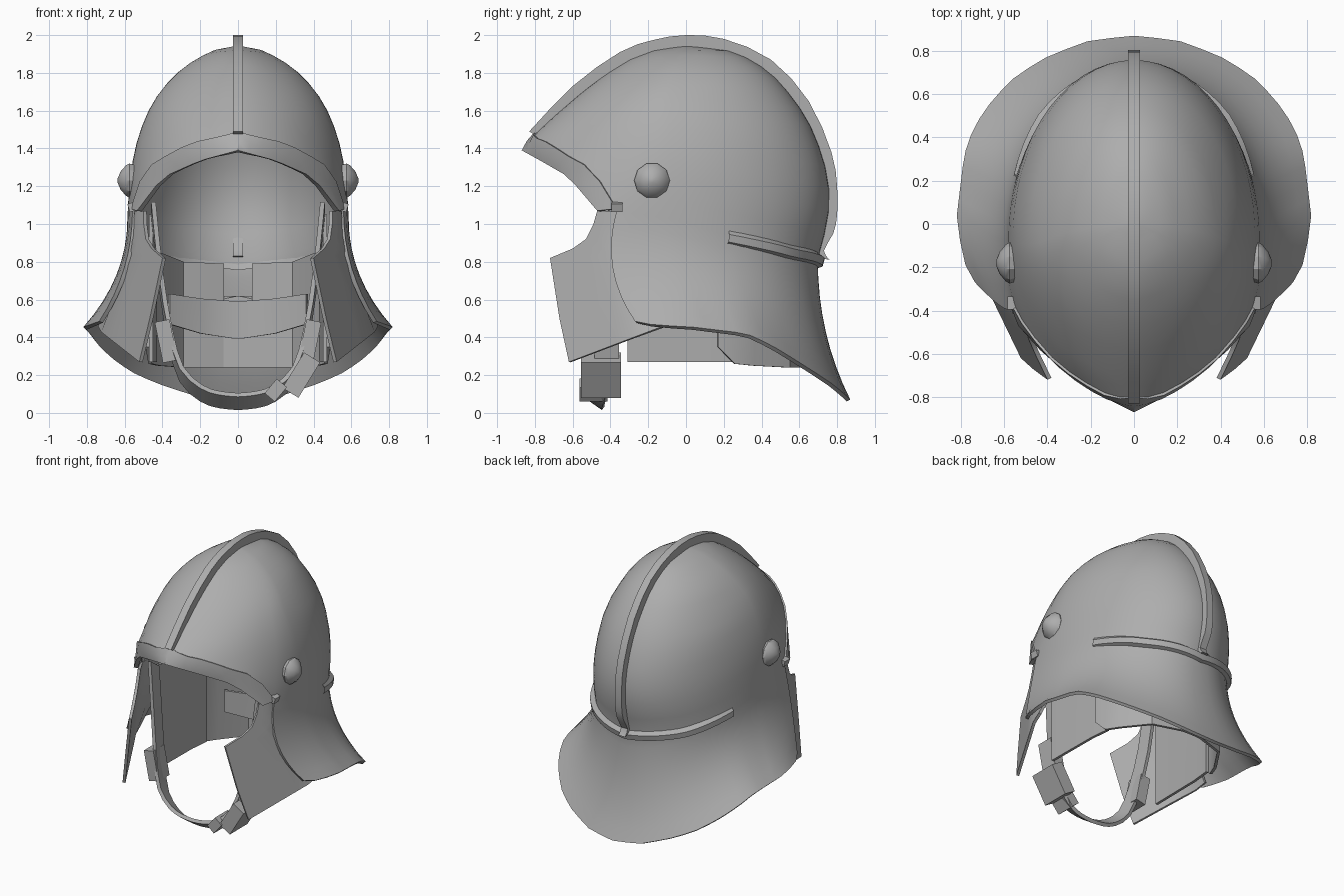
import bpy
import math
from mathutils import Vector

cube = bpy.data.objects.get("Cube")
if cube:
    bpy.data.objects.remove(cube, do_unlink=True)

steel = bpy.data.materials.new("grey steel")
steel.use_nodes = True
GREY = (0.42, 0.42, 0.42, 1)
steel.diffuse_color = GREY
steel.node_tree.nodes["Principled BSDF"].inputs["Base Color"].default_value = GREY


def interpolate(table, key):
    """Linear lookup in rows of (key, value, value...)."""
    for low, high in zip(table, table[1:]):
        if key <= high[0]:
            f = max(0, (key - low[0]) / (high[0] - low[0]))
            return [a + (b - a) * f for a, b in zip(low[1:], high[1:])]
    return list(table[-1][1:])


def spread(a, b, n):
    return [a + (b - a) * i / n for i in range(n + 1)]


def rounded(points):
    """Add a smoothly curved midpoint between neighbouring points."""
    pts = [Vector(p) for p in points]
    pts = [pts[0] * 2 - pts[1]] + pts + [pts[-1] * 2 - pts[-2]]
    result = []
    for a, b, c, d in zip(pts, pts[1:], pts[2:], pts[3:]):
        result += [b, (b + c) * 0.5625 - (a + d) * 0.0625]
    return result + [pts[-2]]


def finish(name, verts, faces, thickness=0, mirror=False, angle=35):
    mesh = bpy.data.meshes.new(name)
    mesh.from_pydata([tuple(v) for v in verts], [], faces)
    mesh.materials.append(steel)
    obj = bpy.data.objects.new(name, mesh)
    bpy.context.collection.objects.link(obj)
    bpy.ops.object.select_all(action='DESELECT')
    obj.select_set(True)
    bpy.context.view_layer.objects.active = obj
    bpy.ops.object.mode_set(mode='EDIT')
    bpy.ops.mesh.select_all(action='SELECT')
    bpy.ops.mesh.remove_doubles(threshold=0.0005)
    bpy.ops.mesh.normals_make_consistent(inside=False)
    bpy.ops.object.mode_set(mode='OBJECT')
    if mirror:
        obj.modifiers.new("Mirror", 'MIRROR').merge_threshold = 0.002
    if thickness:
        solid = obj.modifiers.new("Solidify", 'SOLIDIFY')
        solid.thickness = thickness
        solid.offset = -1
    for mod in list(obj.modifiers):
        bpy.ops.object.modifier_apply(modifier=mod.name)
    bpy.ops.object.shade_smooth_by_angle(angle=math.radians(angle))


def grid(rows, closed=False, start=0):
    """Points and quads of a skin over equally long rows."""
    n = len(rows[0])
    faces = []
    for i in range(len(rows) - 1):
        for j in range(n if closed else n - 1):
            a, b = start + i * n + j, start + i * n + (j + 1) % n
            faces.append((a, b, b + n, a + n))
    return [p for row in rows for p in row], faces


def loft(name, rows, thickness=0, mirror=True, closed=False, caps=False, angle=35):
    verts, faces = grid(rows, closed)
    if caps:
        n = len(rows[0])
        faces += [tuple(range(n)), tuple(range(len(verts) - n, len(verts)))]
    finish(name, verts, faces, thickness, mirror, angle)


def wall(name, table, thickness=0.02):
    """Upright sheet from rows of x, y, bottom, top."""
    loft(name, [[(x, y, lo), (x, y, hi)] for x, y, lo, hi in table], thickness)


def box(name, centre, size, tilt=0, mirror=True):
    rows = []
    c, s = math.cos(tilt), math.sin(tilt)
    for z in (-0.5, 0.5):
        row = []
        for x, y in ((-0.5, -0.5), (0.5, -0.5), (0.5, 0.5), (-0.5, 0.5)):
            dx, dz = x * size[0], z * size[2]
            row.append(Vector(centre) + Vector((dx * c + dz * s, y * size[1], dz * c - dx * s)))
        rows.append(row)
    loft(name, rows, mirror=mirror, closed=True, caps=True)


# Dome: reach to front, side and back at each depth below the top
TOP = 1.945
REACH = [(0, 0, 0, 0), (.025, .17, .13, .22), (.075, .3, .23, .35), (.155, .43, .335, .46),
         (.245, .55, .415, .54), (.365, .69, .485, .63), (.485, .82, .53, .69),
         (.645, .9, .565, .74), (.8, .95, .58, .765), (.945, .95, .587, .75), (1.2, .95, .6, .68)]
# Rim height by angle from the front
SIDE = 1.27
RIM = [(0, 1.48), (.54, 1.42), (.97, 1.3), (1.17, 1.18), (SIDE, 1.07), (1.57, 1.03),
       (1.97, .94), (2.5, .86), (math.pi, .81)]


def rim(t):
    return interpolate(RIM, t)[0]


def skull(t, z, push=0):
    depth = TOP - z
    front, side, back = interpolate(REACH, depth)
    y0 = -0.1 * min(1, depth / 0.3)
    s, c = max(0, math.sin(t)), math.cos(t)
    if c > 0:
        # pointed plan near the brow, fuller at the temples
        e = 1.18 - 0.23 * min(1, max(0, (depth - 0.5) / 0.375))
        x, y = side * s ** e, y0 - (front + y0) * c ** e
    else:
        x, y = side * s, y0 - (back - y0) * c
    return Vector((x + s * push, y - c * push, z))


angles = spread(0, SIDE, 8) + spread(SIDE, math.pi, 18)[1:]
dome = [[skull(t, rim(t) + (TOP - rim(t)) * math.sin(v * math.pi / 2))
         for v in spread(0, 1, 14)] for t in angles]

# Neck guard flaring from the rim to the lower edge, one shell with the dome
EDGE = [(SIDE, .735, -.27, .485), (1.4, .79, -.17, .465), (1.57, .82, .03, .455),
        (1.97, .785, .32, .42), (2.15, .74, .45, .36), (2.35, .65, .58, .28), (2.55, .54, .69, .21),
        (2.75, .39, .78, .15), (2.95, .2, .85, .09), (math.pi, 0, .87, .07)]
guard = []
for t in spread(SIDE, math.pi, 18):
    a, b = skull(t, rim(t)), Vector(interpolate(EDGE, t))
    mid = Vector((a.x, a.y, 0.46 * a.z + 0.54 * b.z))
    mid.y -= 0.09 * max(0, 1 - (t - SIDE) / 0.3)
    guard.append([a * (1 - f) ** 2 + mid * 2 * f * (1 - f) + b * f ** 2 for f in spread(0, 1, 8)])
points, quads = grid(dome)
guard_points, guard_quads = grid(guard, start=len(points))
finish("dome_and_neck_guard", points + guard_points, quads + guard_quads, 0.022, True)

# Raised moulding where the guard meets the dome
moulding = []
for t in spread(1.97, math.pi, 12):
    z, out = rim(t), 0.012 + 0.023 * min(1, (t - 1.97) / 0.4)
    moulding.append([skull(t, z + .03, -.005), skull(t, z + .005, out),
                     skull(t, z - .035, out), skull(t, z - .055, -.02)])
loft("neck_moulding", moulding, closed=True)

# Brow band
BROW = [(0, 0, -.87, 1.39), (.54, .2, -.77, 1.335), (.97, .37, -.64, 1.26),
        (1.17, .46, -.56, 1.18), (SIDE, .535, -.47, 1.07)]
brow = []
for t in spread(0, SIDE, 8):
    low = Vector(interpolate(BROW, t))
    top = skull(t, rim(t) + .01, .012)
    brow.append([top, top.lerp(low, .5) + Vector((0, -.008, 0)), low])
loft("brow_band", brow, thickness=0.03)

# Crest along the middle, ending in a curl at the nape
OUTER = [(-.83, 1.49), (-.6, 1.73), (-.35, 1.91), (-.17, 1.975), (0, 2), (.2, 1.98),
         (.45, 1.87), (.65, 1.65), (.77, 1.38), (.8, 1.2), (.8, 1.05), (.78, .95), (.73, .86), (.76, .81)]
INNER = [(-.78, 1.46), (-.55, 1.68), (-.3, 1.86), (-.15, 1.91), (0, 1.93), (.18, 1.91),
         (.4, 1.8), (.58, 1.6), (.71, 1.35), (.74, 1.2), (.74, 1.05), (.72, .95), (.67, .87), (.66, .83)]
W = 0.027
crest = [[(-W, *a), (W, *a), (W, *b), (-W, *b)] for a, b in zip(rounded(OUTER), rounded(INNER))]
loft("crest", crest, mirror=False, closed=True, caps=True)

# Cheek guards
FRONT = [(-.47, 1.07), (-.49, 1), (-.53, .92), (-.6, .87), (-.72, .82), (-.67, .5), (-.62, .27)]
BACK = [(-.3, 1.07), (-.24, 1), (-.18, .95), (-.15, .9), (-.12, .85), (-.12, .7), (-.12, .46)]
cheek = []
for a, b in zip(FRONT, BACK):
    row = []
    for f in spread(0, 1, 6):
        y, z = a[0] + (b[0] - a[0]) * f, a[1] + (b[1] - a[1]) * f
        x = min(.887 + .532 * y - .127 * z, .555 + .5 * (1.07 - z) ** 2)
        row.append((x, y, z))
    cheek.append(row)
loft("cheek_guard", cheek, thickness=0.02)

# Lining: a notched panel behind the neck and a panel down each side
wall("nape_lining", [(0, .625, .24, .62), (.08, .62, .24, .62), (.08, .62, .24, .79),
                     (.3, .55, .24, .8), (.43, .36, .25, .85), (.475, .26, .26, .9), (.49, .17, .35, .93)])
wall("side_lining", [(.45, .25, .27, .93), (.465, .1, .27, .97), (.47, -.31, .27, 1.05)])

# Sagging pad across the nape
wall("nape_pad", [(0, .52, .39, .59), (.2, .47, .42, .605), (.37, .37, .47, .63)])

# Chin strap and its buckles
STRAP = [(.46, -.36, 1.08), (.42, -.38, .7), (.37, -.42, .4), (.31, -.46, .2),
         (.2, -.485, .095), (.1, -.495, .06), (0, -.495, .05)]
strap = [[(x, y - .05, z + .035), (x, y + .05, z - .035)] for x, y, z in rounded(STRAP)]
loft("chin_strap", strap, thickness=0.025)
box("strap_buckle", (.38, -.42, .38), (.08, .13, .22), 0.2)
box("clasp", (.335, -.45, .2), (.1, .21, .22), 0.55, mirror=False)
box("strap_keeper", (.2, -.49, .12), (.07, .15, .1), 0.7, mirror=False)

# Side bosses and cheek hinges
boss = [[(x, -.18 + r * math.cos(a), 1.23 + r * math.sin(a)) for a in spread(0, math.tau, 10)[:-1]]
        for x, r in ((.53, .08), (.575, .095), (.593, .085), (.622, .05), (.637, .012))]
loft("side_boss", boss, closed=True, caps=True, angle=30)
box("cheek_hinge", (.56, -.365, 1.09), (.04, .06, .045), 0.3)
